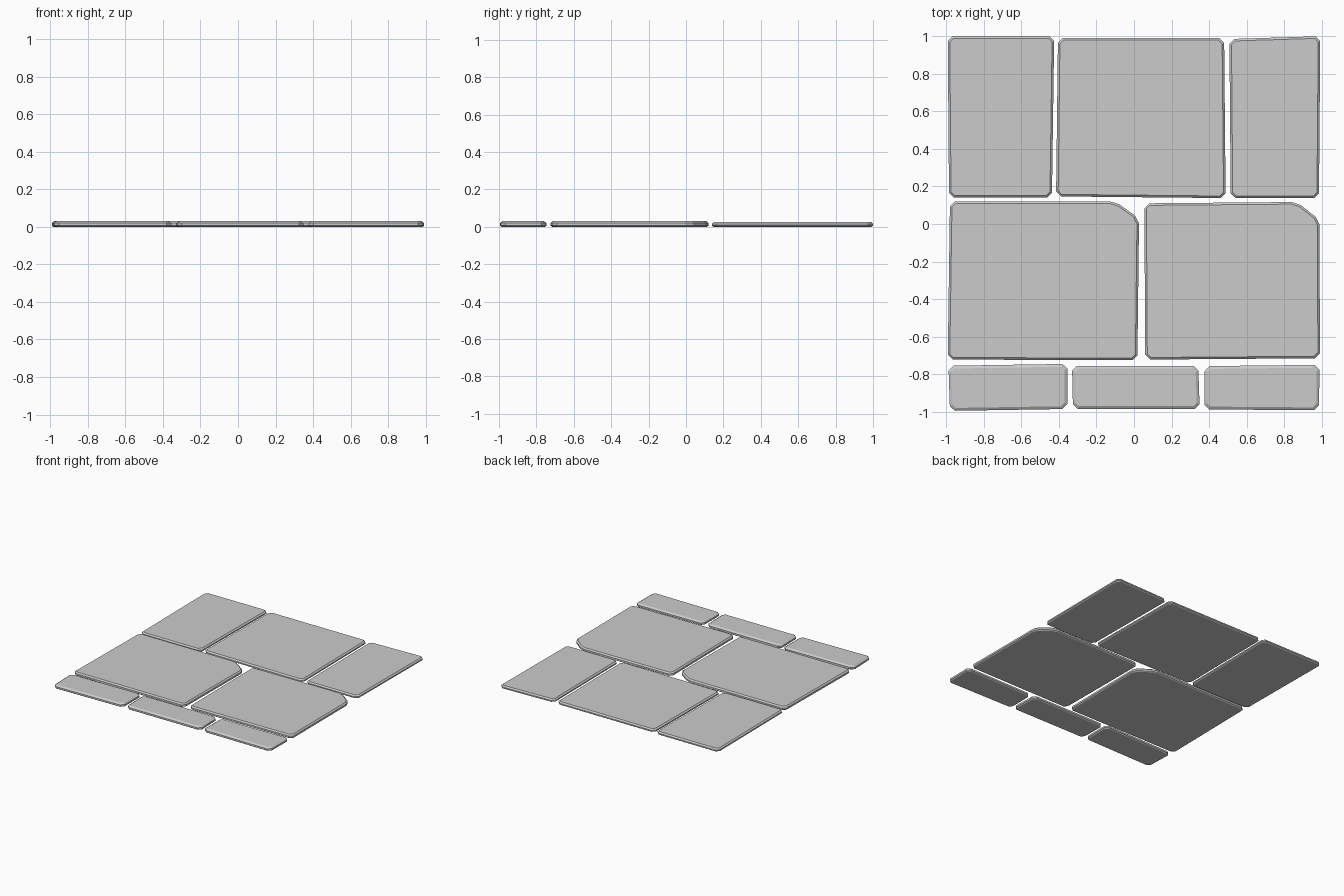
import bpy
import bmesh
from mathutils import Vector

cube = bpy.data.objects.get("Cube")
if cube:
    bpy.data.objects.remove(cube)

stone = bpy.data.materials.new("grey_stone")
stone.use_nodes = True
colour = (0.6, 0.6, 0.6, 1)
stone.diffuse_color = colour
stone.node_tree.nodes["Principled BSDF"].inputs["Base Color"].default_value = colour


def clip_corners(corners, cut):
    """Replace every corner with a short diagonal."""
    pts = [Vector(c) for c in corners]
    out = []
    for i, p in enumerate(pts):
        for q in (pts[i - 1], pts[(i + 1) % len(pts)]):
            out.append(p + (q - p).normalized() * cut)
    return out


def inset(pts, d):
    """Move every edge of a clockwise outline inwards by d."""
    out = []
    for i, p in enumerate(pts):
        a = (p - pts[i - 1]).normalized()
        b = (pts[(i + 1) % len(pts)] - p).normalized()
        na, nb = Vector((a.y, -a.x)), Vector((b.y, -b.x))
        out.append(p + (na + nb) * d / (1 + na.dot(nb)))
    return out


def slab(name, corners, height, edge, cut=0.026):
    """Paving slab with clipped corners and chamfered rims."""
    outline = clip_corners(corners, cut)
    rim = inset(outline, edge)
    base = inset(outline, 0.009)
    layers = [(base, 0), (outline, 0.006), (outline, height - 0.01), (rim, height)]
    bm = bmesh.new()
    rings = [[bm.verts.new((p.x, p.y, z)) for p in pts] for pts, z in layers]
    n = len(outline)
    for low, high in zip(rings, rings[1:]):
        for i in range(n):
            j = (i + 1) % n
            bm.faces.new((low[i], low[j], high[j], high[i]))
    bm.faces.new(rings[0])
    bm.faces.new(rings[-1])
    bmesh.ops.recalc_face_normals(bm, faces=bm.faces[:])
    mesh = bpy.data.meshes.new(name)
    bm.to_mesh(mesh)
    bm.free()
    mesh.materials.append(stone)
    bpy.context.collection.objects.link(bpy.data.objects.new(name, mesh))


# Back row: three upright slabs
slab("back_right_slab", [(-.992, 1), (-.425, 1), (-.437, .14), (-.985, .14)], .026, .011)
slab("back_middle_slab", [(-.405, .99), (.48, .99), (.488, .138), (-.415, .147)], .026, .011)
slab("back_left_slab", [(.508, .985), (.992, 1), (.985, .138), (.515, .138)], .026, .011)

# Middle row: two large slabs, each with a broken corner
slab("middle_right_slab", [(-.98, .12), (-.1, .12), (.027, .03), (.018, -.725), (-.992, -.722)], .03, .011)
slab("middle_left_slab", [(.055, .11), (.867, .117), (.988, .022), (.99, -.715), (.06, -.722)], .03, .011)

# Front row: three narrow edging slabs
slab("front_right_slab", [(-.988, -.755), (-.355, -.745), (-.355, -.985), (-.98, -.995)], .03, .015)
slab("front_middle_slab", [(-.33, -.755), (.342, -.755), (.35, -.985), (-.325, -.985)], .03, .015)
slab("front_left_slab", [(.377, -.757), (.988, -.75), (.985, -.992), (.375, -.987)], .03, .015)
